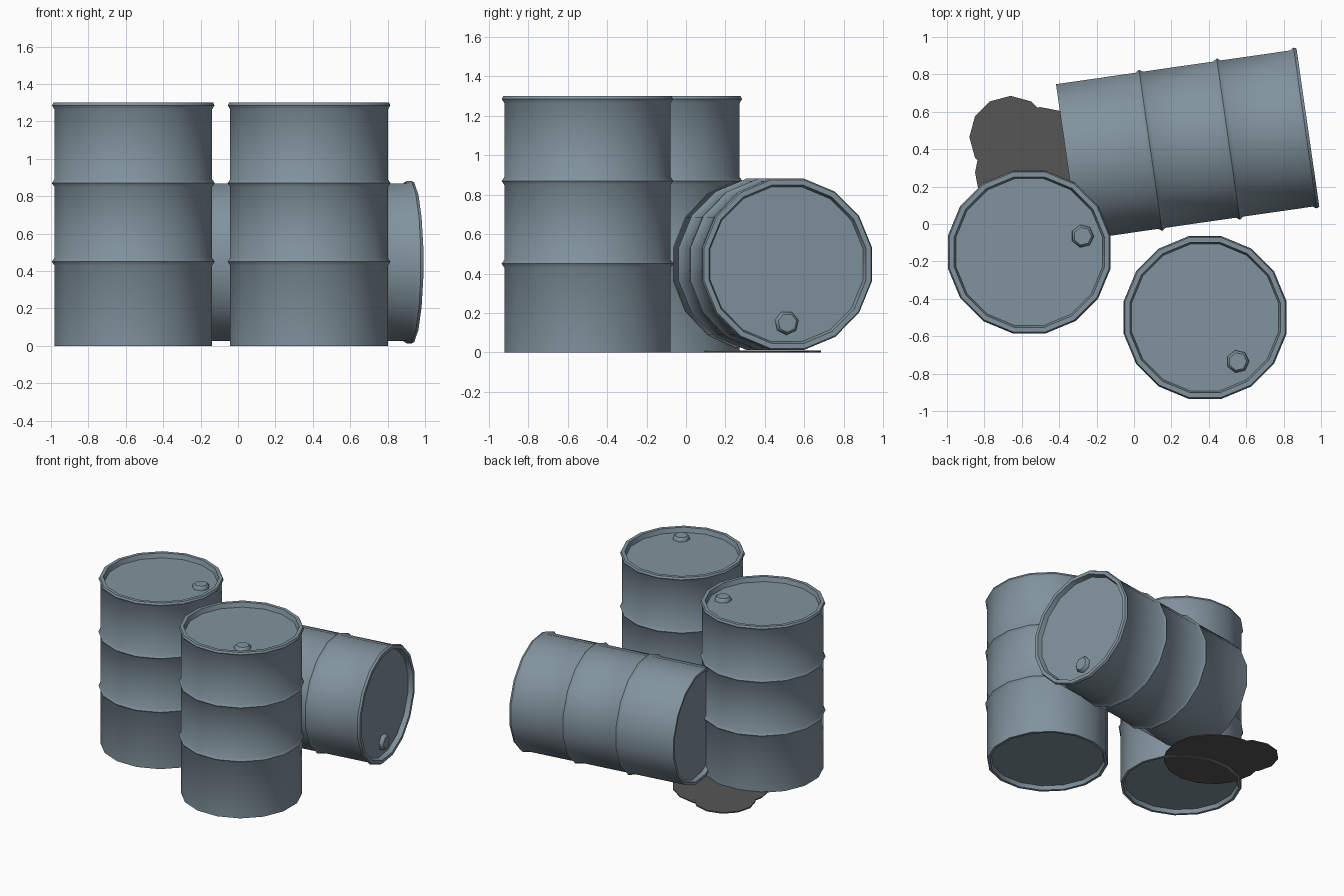
import bpy, bmesh, math
from mathutils import Matrix, Vector

if "Cube" in bpy.data.objects:
    bpy.data.objects.remove(bpy.data.objects["Cube"])

SIDES = 16
HEIGHT = 1.3


def material(name, color):
    m = bpy.data.materials.new(name)
    m.use_nodes = True
    m.diffuse_color = color
    m.node_tree.nodes["Principled BSDF"].inputs["Base Color"].default_value = color
    return m


steel = material("blue grey steel", (0.22, 0.29, 0.34, 1))
oil = material("dark oil", (0.09, 0.092, 0.09, 1))


def lathe(bm, profile, sides, center=(0, 0), phase=0.0):
    """Revolve (radius, height) points and close both ends with a flat disc."""
    rings = []
    for r, z in profile:
        angles = [phase + math.tau * i / sides for i in range(sides)]
        rings.append([bm.verts.new((center[0] + r * math.cos(a),
                                    center[1] + r * math.sin(a), z)) for a in angles])
    for low, high in zip(rings, rings[1:]):
        for i in range(sides):
            j = (i + 1) % sides
            bm.faces.new((low[i], low[j], high[j], high[i]))
    bm.faces.new(rings[0][::-1])
    bm.faces.new(rings[-1])


def finish(name, bm, mat, angle=None):
    mesh = bpy.data.meshes.new(name)
    bm.to_mesh(mesh)
    bm.free()
    mesh.materials.append(mat)
    ob = bpy.data.objects.new(name, mesh)
    bpy.context.collection.objects.link(ob)
    if angle:
        bpy.ops.object.select_all(action="DESELECT")
        ob.select_set(True)
        bpy.context.view_layer.objects.active = ob
        bpy.ops.object.shade_smooth_by_angle(angle=math.radians(angle))
    return ob


def hoop(z):
    """Raised rolling hoop around the drum wall."""
    return [(0.43, z - 0.02), (0.444, z), (0.43, z + 0.02)]


# Drum wall with recessed ends, two hoops and a rolled top rim
DRUM = ([(0.4, 0.03), (0.41, 0.0), (0.43, 0.0)] + hoop(0.45) + hoop(0.87)
        + [(0.43, 1.265), (0.443, 1.285), (0.436, HEIGHT), (0.41, HEIGHT), (0.4, 1.265)])
# Bung cap on the lid
BUNG = [(0.062, 1.262), (0.06, 1.28), (0.048, 1.294)]


def drum(name, matrix, bung_at):
    bm = bmesh.new()
    lathe(bm, DRUM, SIDES, phase=math.pi / SIDES)
    body = finish(name, bm, steel, 50)
    bm = bmesh.new()
    lathe(bm, BUNG, 7, center=bung_at)
    cap = finish(name + "_bung", bm, steel, 50)
    body.matrix_world = matrix
    cap.matrix_world = matrix


# Two standing drums
drum("left_standing_drum", Matrix.Translation((0.38, -0.5, 0)), (0.175, -0.235))
drum("right_standing_drum", Matrix.Translation((-0.56, -0.15, 0)), (0.285, 0.085))

# Drum lying on its side, lid towards +x
turn = Matrix.Rotation(math.radians(8.2), 4, "Z") @ Matrix.Rotation(math.pi / 2, 4, "Y")
drum("fallen_drum", Matrix.Translation((-0.357, 0.33, 0.447)) @ turn, (0.297, 0))

# Oil puddle made of two overlapping thin discs
for name, center, radius, sides, top in (("large_puddle", (-0.5, 0.275), 0.35, 16, 0.007),
                                         ("small_puddle", (-0.66, 0.465), 0.22, 12, 0.009)):
    bm = bmesh.new()
    lathe(bm, [(radius, 0.0), (radius, top)], sides, center)
    finish(name, bm, oil)
